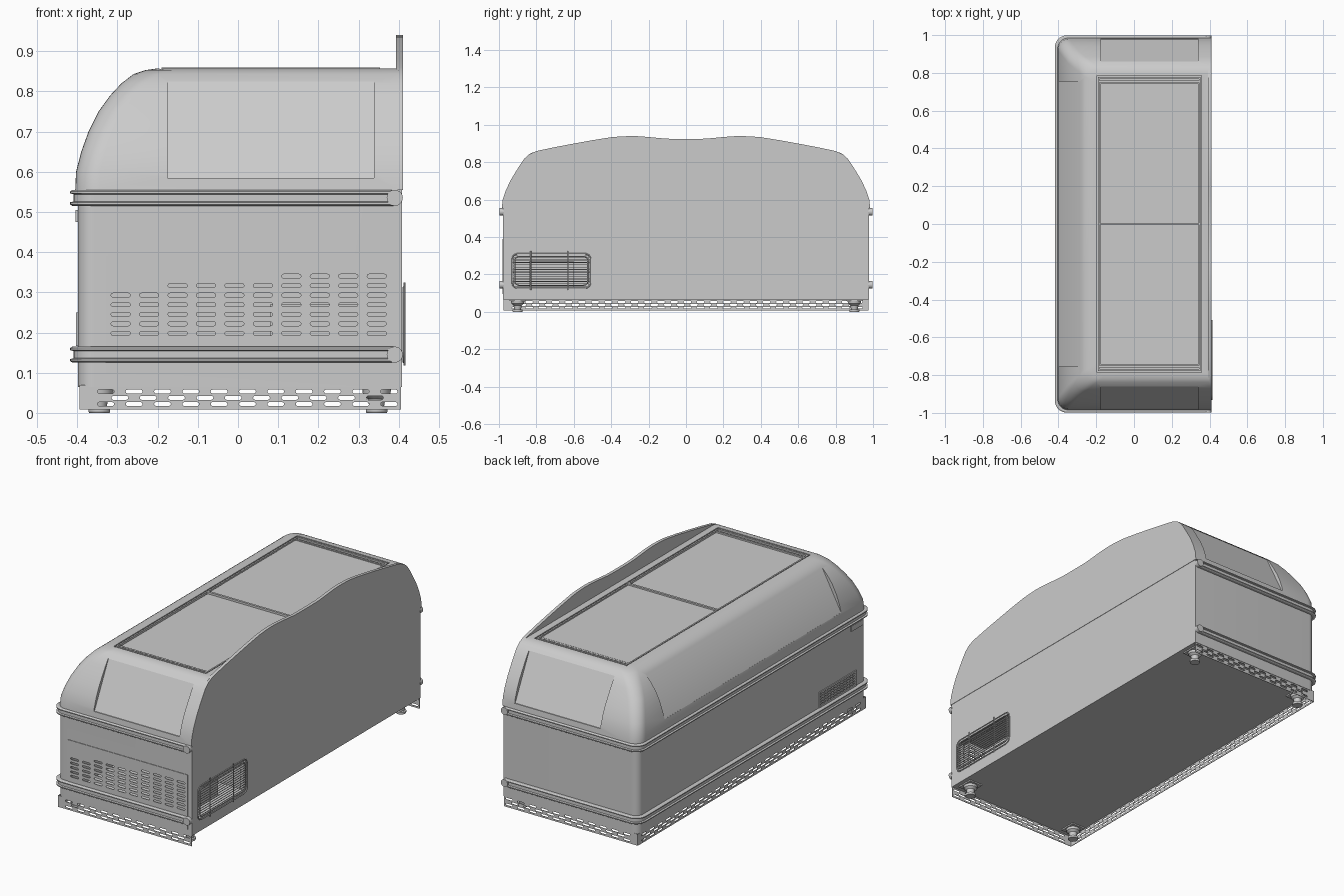
import bpy, bmesh
from math import sin, cos, pi, radians
from mathutils import Matrix

if "Cube" in bpy.data.objects:
    bpy.data.objects.remove(bpy.data.objects["Cube"])

COL = bpy.context.collection


def add(name, mesh):
    ob = bpy.data.objects.new(name, mesh)
    COL.objects.link(ob)
    return ob


def loft(name, rings):
    """Skin closed rings of equal length and cap both ends."""
    bm = bmesh.new()
    vs = [[bm.verts.new(p) for p in r] for r in rings]
    n = len(vs[0])
    for a, b in zip(vs, vs[1:]):
        for i in range(n):
            j = (i + 1) % n
            bm.faces.new((a[i], a[j], b[j], b[i]))
    bm.faces.new(vs[0][::-1])
    bm.faces.new(vs[-1])
    bmesh.ops.recalc_face_normals(bm, faces=bm.faces)
    me = bpy.data.meshes.new(name)
    bm.to_mesh(me)
    bm.free()
    return add(name, me)


def prism_x(name, yz, a, b):
    return loft(name, [[(x, y, z) for y, z in yz] for x in (a, b)])


def prism_y(name, xz, a, b):
    return loft(name, [[(x, y, z) for x, z in xz] for y in (a, b)])


def box(name, x0, x1, y0, y1, z0, z1):
    return prism_x(name, [(y0, z0), (y1, z0), (y1, z1), (y0, z1)], x0, x1)


def turned(name, x, y, prof, n=20):
    return loft(name, [[(x + r * cos(2 * pi * i / n), y + r * sin(2 * pi * i / n), z)
                        for i in range(n)] for r, z in prof])


def cut(ob, cutter):
    m = ob.modifiers.new("cut", 'BOOLEAN')
    m.operation, m.solver, m.object = 'DIFFERENCE', 'EXACT', cutter
    bpy.context.view_layer.objects.active = ob
    bpy.ops.object.modifier_apply(modifier=m.name)
    bpy.data.objects.remove(cutter)


def u_path(x0, x1, y, r, n=8):
    """U-shaped outline: two rounded corners at x0, open at x1."""
    pts = [(x1, -y)]
    for i in range(n + 1):
        t = -pi / 2 - i * pi / 2 / n
        pts.append((x0 + r + r * cos(t), -y + r + r * sin(t)))
    return pts + [(px, -py) for px, py in reversed(pts)]


def from_curve(name, loops, mat, cyclic=True, extrude=0, bevel=0):
    """Filled plate with holes, or round wires, made from 2D polylines."""
    cu = bpy.data.curves.new(name, 'CURVE')
    cu.dimensions = '2D' if extrude else '3D'
    if extrude:
        cu.fill_mode = 'BOTH'
        cu.extrude = extrude
    cu.bevel_depth, cu.bevel_resolution = bevel, 1
    for pts in loops:
        s = cu.splines.new('POLY')
        s.points.add(len(pts) - 1)
        for p, (u, v) in zip(s.points, pts):
            p.co = (u, v, 0, 1)
        s.use_cyclic_u = cyclic
    tmp = add(name + "_curve", cu)
    dg = bpy.context.evaluated_depsgraph_get()
    me = bpy.data.meshes.new_from_object(tmp.evaluated_get(dg))
    bpy.data.objects.remove(tmp)
    me.transform(mat)
    return add(name, me)


def rect(u0, u1, v0, v1):
    return [(u0, v0), (u1, v0), (u1, v1), (u0, v1)]


def slot(u, v, hl, r, n=4):
    """Horizontal slot with round ends."""
    return [(u + s * (hl - r) + r * cos(t), v + r * sin(t))
            for s, a in ((1, -pi / 2), (-1, pi / 2))
            for t in [a + i * pi / n for i in range(n + 1)]]


def on_y(y):   # 2D (u, v) -> (x=u, z=v)
    return Matrix(((1, 0, 0, 0), (0, 0, -1, y), (0, 1, 0, 0), (0, 0, 0, 1)))


def on_x(x):   # 2D (u, v) -> (y=u, z=v)
    return Matrix(((0, 0, 1, x), (1, 0, 0, 0), (0, 1, 0, 0), (0, 0, 0, 1)))


# Lower cabinet with a hollow machine compartment
body = loft("cabinet_body", [[(x, y, z) for x, y in u_path(-.398, .408, .978, .04)]
                             for z in (.065, .556)])
cut(body, box("c", -.32, .375, -1.1, -.47, .11, .375))
cut(body, box("c", .3, .5, -.92, -.52, .135, .30))
box("compressor", .08, .3, -.84, -.6, .11, .27)

# Domed canopy: (height, inset from long front, inset from ends)
dome = [(.555, 0, 0), (.60, .002, .005), (.65, .015, .022), (.70, .033, .045),
        (.75, .058, .075), (.79, .087, .1), (.82, .115, .121), (.843, .145, .147),
        (.853, .175, .165), (.857, .203, .19)]
canopy = loft("canopy", [[(x, y, z) for x, y in u_path(-.405 + dx, .40, .985 - dy, .06)]
                         for z, dx, dy in dome])
for s in (-1, 1):   # flat end windows
    cut(canopy, prism_x("c", [(s * .977, .585), (s * .857, .824), (s * 1.1, .824), (s * 1.1, .585)],
                        -.175, .338))
cut(canopy, prism_y("c", [(-.4, .61), (-.285, .826), (-.6, .826), (-.6, .61)], -.755, .755))
cut(canopy, box("c", -.195, .358, -.785, .785, .838, .95))

# Sliding lids, rails and handles in the top recess
for s, z in ((-1, .848), (1, .851)):
    y0, y1 = sorted((s * .002, s * .745))
    box("sliding_lid", -.178, .342, y0, y1, .83, z)
    for a, h in ((.75, .853), (.768, .857)):
        y0, y1 = sorted((s * a, s * (a + .01)))
        box("lid_end_bar", -.19, .353, y0, y1, .83, h)
box("lid_divider", -.19, .353, -.006, .006, .83, .859)
for x in (-.19, .345):
    box("lid_rail", x, x + .008, -.778, .778, .83, .856)

# Wavy backboard rising above the lids
half = [(.985 - dy, z) for z, dx, dy in dome[:8]] + [
    (.8, .86), (.7, .881), (.6, .9), (.5, .918), (.4, .934), (.35, .938), (.3, .94),
    (.25, .939), (.2, .935), (.15, .930), (.1, .926), (.05, .925)]
prism_x("backboard", half + [(-y, z) for y, z in reversed(half)], .393, .41)

# Grooved bumpers around three sides, with round ends
prof = [(-.004, -.02), (.014, -.02), (.02, -.016), (.02, -.011), (.011, -.009),
        (.011, .009), (.02, .011), (.02, .016), (.014, .02), (-.004, .02)]
for zc in (.535, .145):
    lines = [[(x, y, zc + h) for x, y in u_path(-.398 - o, .39, .978 + o, .04 + o)]
             for o, h in prof]
    loft("bumper", list(zip(*lines)))
    circle = [(.39 + .02 * cos(i * pi / 10), zc + .02 * sin(i * pi / 10)) for i in range(20)]
    for s in (-1, 1):
        prism_y("bumper_end", circle, s * .974, s * .998)

# Louvred service panel on the end
holes = []
for c in range(10):
    rows = 5 + (c >= 2) + (c >= 6)
    holes += [slot(-.292 + c * .0708, .198 + r * .0237, .024, .005) for r in range(rows)]
from_curve("service_panel", [rect(-.33, .385, .095, .39)] + holes, on_y(-.979), extrude=.002)


# Perforated kick plates on three sides
def perforated(u0, u1):
    out = [rect(u0, u1, .008, .07)]
    for r in range(3):
        u = u0 + .065 + (.035 if r == 1 else 0)
        while u < u1 - .025:
            out.append(slot(u, .022 + r * .0155, .021, .005))
            u += .0705
    return out


for s in (-1, 1):
    from_curve("kick_plate_end", perforated(-.394, .406), on_y(s * .974), extrude=.0015)
from_curve("kick_plate_front", perforated(-.974, .974), on_x(-.393), extrude=.0015)

# Small intake grille and control display on the long front
grid = [slot(-.86 + i * .027, .18 + j * .014, .011, .004) for i in range(11) for j in range(5)]
from_curve("front_grille", [rect(-.882, -.568, .166, .25)] + grid, on_x(-.4), extrude=.003)
box("control_display", -.404, -.39, -.94, -.84, .475, .505)


# Wire guard over the rear vent
def rounded(u0, u1, v0, v1, r):
    return [(cu + r * cos(a + k * pi / 8), cv + r * sin(a + k * pi / 8))
            for cu, cv, a in ((u1 - r, v1 - r, 0), (u0 + r, v1 - r, pi / 2),
                              (u0 + r, v0 + r, pi), (u1 - r, v0 + r, 1.5 * pi))
            for k in range(5)]


guard = [rounded(-.93 + d, -.51 - d, .127 + d, .312 - d, .03 - d / 2) for d in (0, .015)]
from_curve("vent_guard_frame", guard, on_x(.412), bevel=.003)
bars = [[(-.925, .15 + i * .0127), (-.515, .15 + i * .0127)] for i in range(12)]
from_curve("vent_guard_bars", bars, on_x(.411), cyclic=False, bevel=.002)
uprights = [[(u, .118), (u, .325)] for u in (-.83, -.63)]
from_curve("vent_guard_uprights", uprights, on_x(.414), cyclic=False, bevel=.003)

# Feet with square mounting plates
for x in (-.345, .345):
    for y in (-.9, .9):
        box("foot_plate", x - .04, x + .04, y - .045, y + .045, .058, .067)
        turned("foot", x, y, [(.025, 0), (.027, .003), (.027, .012), (.018, .014),
                              (.022, .035), (.034, .045), (.036, .06)])

bpy.ops.object.select_all(action='SELECT')
bpy.context.view_layer.objects.active = body
bpy.ops.object.shade_smooth_by_angle(angle=radians(30))
